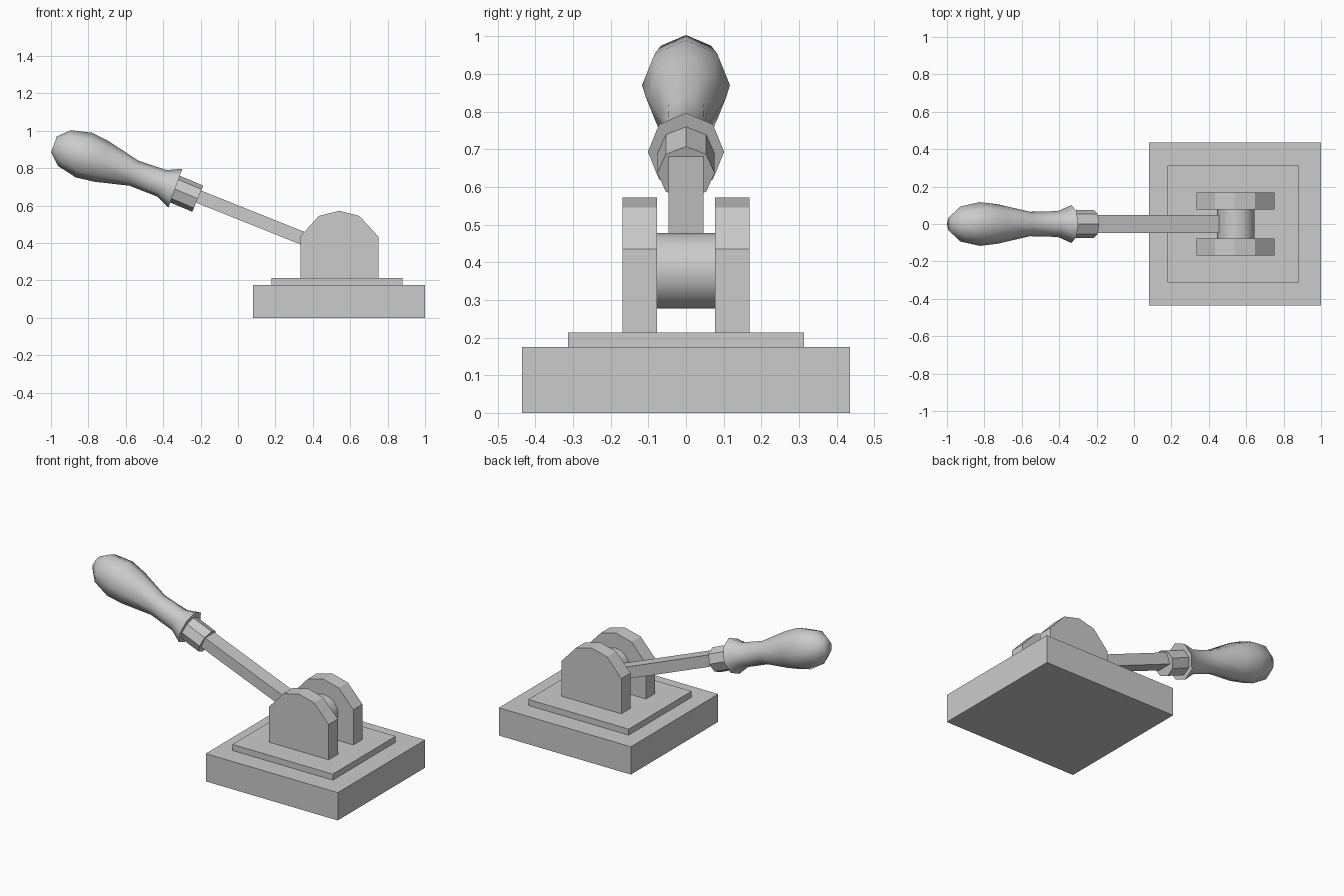
import bpy, bmesh
from math import pi, cos, sin, atan2
from mathutils import Vector, Matrix

if "Cube" in bpy.data.objects:
    bpy.data.objects.remove(bpy.data.objects["Cube"])


def make(name, bm, smooth=None):
    bmesh.ops.recalc_face_normals(bm, faces=bm.faces[:])
    me = bpy.data.meshes.new(name)
    bm.to_mesh(me)
    bm.free()
    ob = bpy.data.objects.new(name, me)
    bpy.context.collection.objects.link(ob)
    if smooth:
        bpy.ops.object.select_all(action='DESELECT')
        ob.select_set(True)
        bpy.context.view_layer.objects.active = ob
        bpy.ops.object.shade_smooth_by_angle(angle=smooth)
    return ob


def box(name, size, center, rot=Matrix()):
    bm = bmesh.new()
    bmesh.ops.create_cube(bm, size=1, matrix=Matrix.Translation(center) @ rot
                          @ Matrix.Diagonal((*size, 1)))
    return make(name, bm)


def lathe(name, start, end, profile, sides, smooth, y_scale=1.0):
    """Capped solid of (distance, radius) rings along start -> end, in the xz plane."""
    o = Vector(start)
    d = (Vector(end) - o).normalized()
    side = Vector((0, 1, 0))
    up = side.cross(d)
    bm = bmesh.new()
    rings = []
    for t, r in profile:
        rings.append([bm.verts.new(o + d * t + up * (r * cos(2 * pi * i / sides))
                                   + side * (r * y_scale * sin(2 * pi * i / sides)))
                      for i in range(sides)])
    for a, b in zip(rings, rings[1:]):
        for i in range(sides):
            j = (i + 1) % sides
            bm.faces.new((a[i], a[j], b[j], b[i]))
    bm.faces.new(rings[0])
    bm.faces.new(rings[-1])
    return make(name, bm, smooth)


# stepped base
box("base", (0.92, 0.87, 0.175), (0.54, 0, 0.0875))
box("base_plate", (0.70, 0.626, 0.038), (0.53, 0, 0.194))

# pair of pivot brackets
outline = [(0.333, 0.213), (0.333, 0.435), (0.433, 0.545), (0.541, 0.572),
           (0.648, 0.545), (0.75, 0.435), (0.75, 0.213)]
for label, y in (("front", -0.168), ("back", 0.077)):
    bm = bmesh.new()
    face = bm.faces.new([bm.verts.new((x, y, z)) for x, z in outline])
    ext = bmesh.ops.extrude_face_region(bm, geom=[face])
    bmesh.ops.translate(bm, vec=(0, 0.091, 0),
                        verts=[v for v in ext["geom"] if isinstance(v, bmesh.types.BMVert)])
    bm.faces.new([v for v in face.verts]) if not face.is_valid else None
    make(label + "_bracket", bm)

# pivot drum between the brackets
bm = bmesh.new()
bmesh.ops.create_cone(bm, cap_ends=True, segments=16, radius1=0.1, radius2=0.1, depth=0.154,
                      matrix=Matrix.Translation((0.545, 0, 0.377)) @ Matrix.Rotation(pi / 2, 4, 'X'))
make("pivot_drum", bm, 0.7)

# lever arm
a, b = Vector((-0.24, 0, 0.66)), Vector((0.452, 0, 0.383))
tilt = atan2(a.z - b.z, b.x - a.x)
box("lever_arm", ((b - a).length, 0.094, 0.07), (a + b) / 2, Matrix.Rotation(tilt, 4, 'Y'))

# collar and turned grip
lathe("collar", (-0.215, 0, 0.637), (-0.342, 0, 0.69), [(0, 0.076), (0.14, 0.076)], 8, 0.5)
lathe("grip", (-0.335, 0, 0.693), (-0.83, 0, 0.872),
      [(0, 0.11), (0.077, 0.075), (0.235, 0.071), (0.42, 0.115),
       (0.52, 0.127), (0.63, 0.102), (0.69, 0.045)], 8, 0.9, 0.92)
